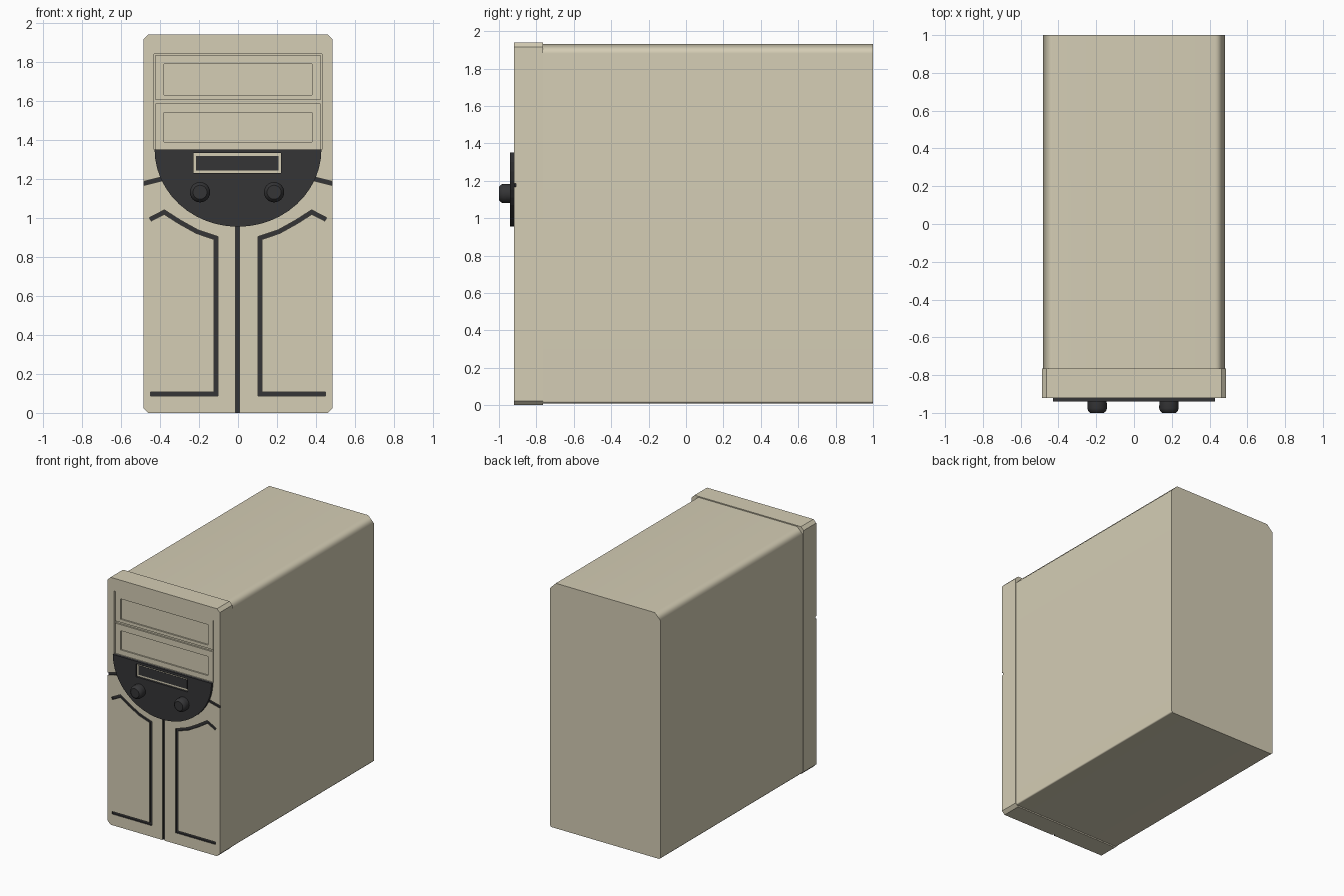
import bpy, bmesh, math
from mathutils import Vector, Matrix

if "Cube" in bpy.data.objects:
    bpy.data.objects.remove(bpy.data.objects["Cube"])


def material(name, rgb):
    m = bpy.data.materials.new(name)
    m.diffuse_color = (*rgb, 1)
    m.use_nodes = True
    m.node_tree.nodes["Principled BSDF"].inputs["Base Color"].default_value = m.diffuse_color
    return m


BEIGE = material("beige_plastic", (0.66, 0.61, 0.46))
DARK = material("dark_plastic", (0.035, 0.035, 0.037))


def finish(name, bm, mat):
    bmesh.ops.recalc_face_normals(bm, faces=bm.faces[:])
    me = bpy.data.meshes.new(name)
    bm.to_mesh(me)
    bm.free()
    me.materials.append(mat)
    ob = bpy.data.objects.new(name, me)
    bpy.context.collection.objects.link(ob)
    return ob


def prism(name, faces, y0, y1, mat):
    """Extrude joined (x, z) polygons from y0 to y1."""
    bm = bmesh.new()
    for pts in faces:
        bm.faces.new([bm.verts.new((x, y0, z)) for x, z in pts])
    bmesh.ops.remove_doubles(bm, verts=bm.verts[:], dist=1e-5)
    bmesh.ops.recalc_face_normals(bm, faces=bm.faces[:])
    ret = bmesh.ops.extrude_face_region(bm, geom=bm.faces[:], use_keep_orig=True)
    moved = [g for g in ret["geom"] if isinstance(g, bmesh.types.BMVert)]
    bmesh.ops.translate(bm, verts=moved, vec=(0, y1 - y0, 0))
    return finish(name, bm, mat)


def rect(x0, x1, z0, z1):
    return [[(x0, z0), (x1, z0), (x1, z1), (x0, z1)]]


def chamfered(w, z0, z1, top, bottom):
    half = [(w - bottom, z0), (w, z0 + bottom), (w, z1 - top), (w - top, z1)]
    return [half + [(-x, z) for x, z in reversed(half)]]


def stroke(path, width):
    """Quads of a mitred line of even width along an (x, z) path."""
    p = [Vector(q) for q in path]
    sides = []
    for i, q in enumerate(p):
        a = (q - p[i - 1]).normalized() if i else (p[1] - q).normalized()
        b = (p[i + 1] - q).normalized() if i < len(p) - 1 else a
        na, nb = Vector((-a.y, a.x)), Vector((-b.y, b.x))
        m = (na + nb).normalized()
        m *= width / 2 / m.dot(na)
        sides.append((tuple(q + m), tuple(q - m)))
    return [[s[0], s[1], t[1], t[0]] for s, t in zip(sides, sides[1:])]


def cut(target, cutter):
    cutter.hide_render = True
    cutter.hide_set(True)
    mod = target.modifiers.new("cut", "BOOLEAN")
    mod.operation = "DIFFERENCE"
    mod.solver = "EXACT"
    mod.material_mode = "TRANSFER"
    mod.object = cutter


def smooth(ob, degrees):
    bpy.ops.object.select_all(action="DESELECT")
    ob.select_set(True)
    bpy.context.view_layer.objects.active = ob
    bpy.ops.object.shade_smooth_by_angle(angle=math.radians(degrees))


# Case body with chamfered top edges
body = prism("case_body", chamfered(0.481, 0.01, 1.932, 0.052, 0.012), -0.77, 1.0, BEIGE)
smooth(body, 50)
body.modifiers.new("weighted", "WEIGHTED_NORMAL").keep_sharp = True

# Front bezel
FRONT = -0.92
bezel = prism("front_bezel", chamfered(0.486, 0, 1.94, 0.024, 0.024), FRONT, -0.765, BEIGE)
cut(bezel, prism("bay_cutter", rect(-0.43, 0.43, 1.35, 1.84), FRONT - 0.05, FRONT + 0.02, BEIGE))

# Drive bay covers with sunken centres
for i, (z0, z1, s0, s1) in enumerate([(1.605, 1.836, 1.63, 1.79), (1.352, 1.588, 1.39, 1.54)]):
    cover = prism(f"drive_cover_{i + 1}", rect(-0.424, 0.424, z0, z1), FRONT + 0.007, FRONT + 0.03, BEIGE)
    cut(cover, prism(f"drive_cutter_{i + 1}", rect(-0.38, 0.38, s0, s1), FRONT - 0.05, FRONT + 0.018, BEIGE))

# Dark grooves in the bezel, mirrored left and right
panel_line = [(0.45, 0.993), (0.378, 1.03), (0.30, 0.98), (0.21, 0.93), (0.113, 0.897),
              (0.113, 0.097), (0.45, 0.097)]
side_line = [(0.52, 1.168), (0.36, 1.208)]
groove_paths = [("centre", [(-0.002, -0.05), (-0.002, 1.0)])]
for side, sx in (("right", 1), ("left", -1)):
    groove_paths.append((f"panel_{side}", [(sx * x, z) for x, z in panel_line]))
    groove_paths.append((f"side_{side}", [(sx * x, z) for x, z in side_line]))
for name, path in groove_paths:
    cut(bezel, prism(f"groove_cutter_{name}", stroke(path, 0.02), FRONT - 0.05, FRONT + 0.012, DARK))

# Half-round control panel with a window
arc = [(0.428 * math.cos(a), 1.352 - 0.397 * math.sin(a))
       for a in (math.pi * i / 24 for i in range(25))]
panel = prism("control_panel", [arc], FRONT - 0.02, FRONT + 0.001, DARK)
cut(panel, prism("window_cutter", rect(-0.228, 0.22, 1.23, 1.332), FRONT - 0.05, FRONT + 0.05, DARK))
prism("window_frame", rect(-0.228, 0.22, 1.23, 1.332), FRONT - 0.004, FRONT + 0.002, BEIGE)
prism("display", rect(-0.215, 0.207, 1.244, 1.318), FRONT - 0.006, FRONT, DARK)

# Round buttons, turned profile of (radius, y)
profile = [(0.05, -0.93), (0.052, -0.975), (0.047, -0.99), (0.036, -1.0)]
N = 24
for side, x in (("left", -0.195), ("right", 0.185)):
    bm = bmesh.new()
    rings = [[bm.verts.new((x + r * math.cos(2 * math.pi * k / N), y,
                            1.132 + r * math.sin(2 * math.pi * k / N))) for k in range(N)]
             for r, y in profile]
    for a, b in zip(rings, rings[1:]):
        for k in range(N):
            bm.faces.new([a[k], a[(k + 1) % N], b[(k + 1) % N], b[k]])
    bm.faces.new(rings[0])
    bm.faces.new(rings[-1])
    smooth(finish(f"button_{side}", bm, DARK), 32)
